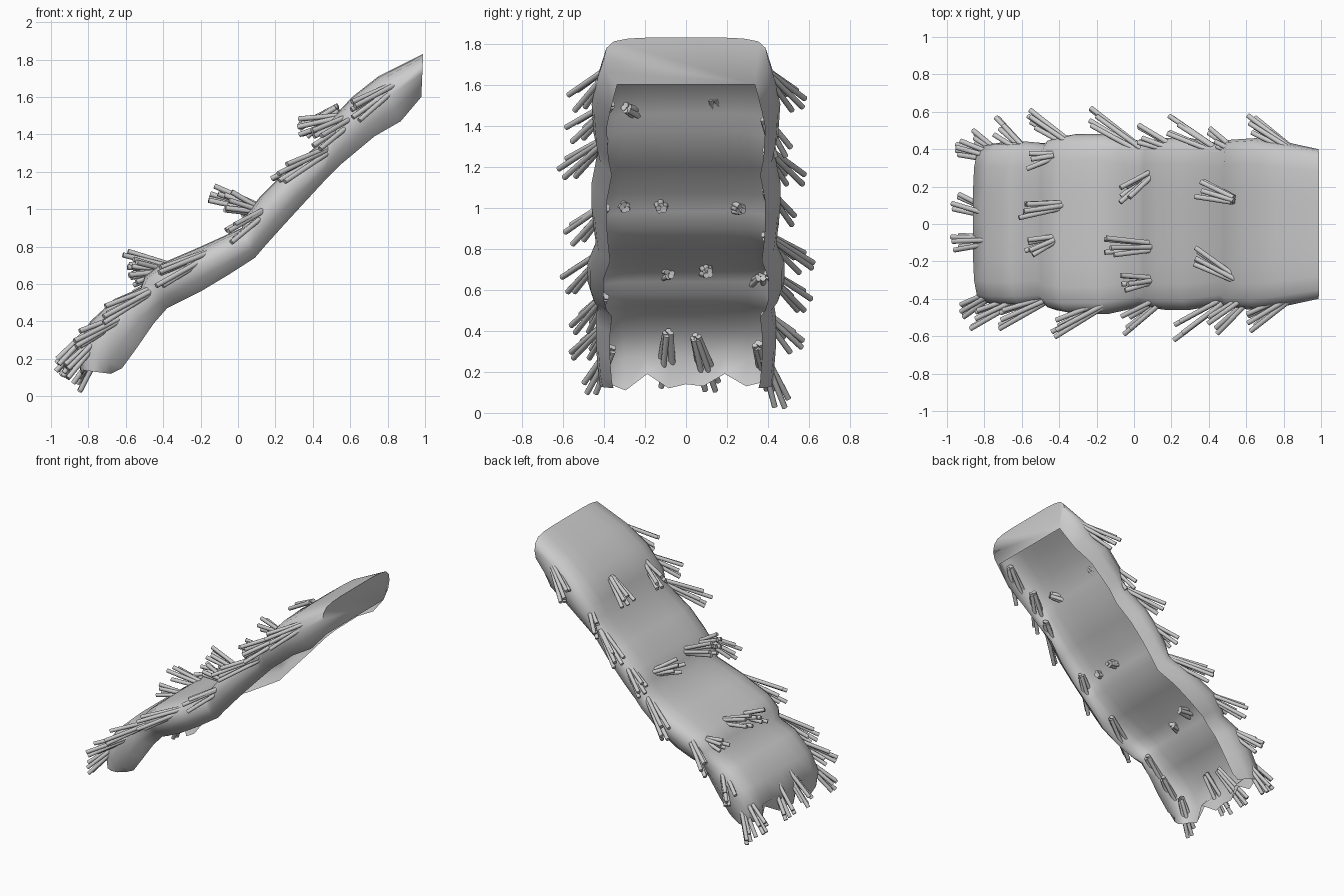
import bpy, bmesh, math, random
from mathutils import Vector

random.seed(4)
cube = bpy.data.objects.get("Cube")
if cube:
    bpy.data.objects.remove(cube, do_unlink=True)

grey = bpy.data.materials.new("plain grey")
grey.use_nodes = True
grey.diffuse_color = (0.6, 0.6, 0.6, 1)
grey.node_tree.nodes["Principled BSDF"].inputs["Base Color"].default_value = (0.6, 0.6, 0.6, 1)


def finish(bm, name, angle):
    mesh = bpy.data.meshes.new(name)
    bm.to_mesh(mesh)
    bm.free()
    mesh.materials.append(grey)
    obj = bpy.data.objects.new(name, mesh)
    bpy.context.collection.objects.link(obj)
    bpy.ops.object.select_all(action='DESELECT')
    obj.select_set(True)
    bpy.context.view_layer.objects.active = obj
    bpy.ops.object.shade_smooth_by_angle(angle=math.radians(angle))


# Ridge line, lower rim line (x, z) and half width at each station
ridge = [(-.84, .14), (-.86, .27), (-.79, .40), (-.66, .52), (-.52, .58), (-.50, .64),
         (-.41, .71), (-.20, .80), (.02, .90), (.05, .98), (.12, 1.07), (.25, 1.20),
         (.46, 1.37), (.48, 1.46), (.61, 1.60), (.75, 1.71), (.99, 1.83)]
rim = [(-.68, .12), (-.62, .15), (-.54, .26), (-.45, .39), (-.38, .47), (-.32, .50),
       (-.20, .56), (-.05, .65), (.09, .74), (.15, .81), (.24, .91), (.35, 1.03),
       (.47, 1.16), (.55, 1.24), (.73, 1.39), (.87, 1.47), (.98, 1.60)]
width = [.42, .43, .44, .44, .43, .46, .48, .48, .44, .45, .46, .46, .43, .45, .46, .44, .40]

# Half cross-section: (fraction of width, fraction from ridge to rim)
half = [(.2, 0), (.45, 0), (.7, .02), (.88, .08), (.97, .22), (1, .45), (.97, .72), (.84, 1)]
section = [(-a, b) for a, b in reversed(half)] + [(0, 0)] + half
ragged = [0, -.03, .05, -.02, 0, -.01, .05, -.01, .01]   # notches along the low edge

# Shell: open channel of soft humps, with a ragged low end and a closed high end
bm = bmesh.new()
rows = []
for i, (top, low, w) in enumerate(zip(ridge, rim, width)):
    row = []
    for j, (a, b) in enumerate(section):
        x = top[0] + (low[0] - top[0]) * b
        z = top[1] + (low[1] - top[1]) * b
        if i == 0 and 4 <= j <= 12:
            z += ragged[j - 4]
            x += max(0, ragged[j - 4])
        row.append(bm.verts.new((x, a * w, z)))
    rows.append(row)
for r, s in zip(rows, rows[1:]):
    for j in range(len(section) - 1):
        bm.faces.new((r[j], r[j + 1], s[j + 1], s[j]))
bm.faces.new(rows[-1])
bmesh.ops.recalc_face_normals(bm, faces=bm.faces)
finish(bm, "shell", 75)


def side_height(x):
    """Height of the side walls at x, a little above their middle."""
    pts = [((a[0] + b[0]) / 2, (a[1] + b[1]) / 2) for a, b in zip(ridge, rim)]
    for (xa, za), (xb, zb) in zip(pts, pts[1:]):
        if x <= xb:
            return za + (zb - za) * (x - xa) / (xb - xa) + .05
    return pts[-1][1]


def add_tuft(bm, root, tip, spread=.05, count=5):
    """A fan of rods that starts close together behind the root."""
    root, tip = Vector(root), Vector(tip)
    for k in range(count):
        turn = 2 * math.pi * (k + random.random() * .6) / count
        fan = Vector((random.uniform(-.6, .6), math.cos(turn), math.sin(turn)))
        a = root + (root - tip) * .2 + fan * .014
        b = tip + fan * spread
        d = b - a
        mat = d.to_track_quat('Z', 'Y').to_matrix().to_4x4()
        mat.translation = (a + b) / 2
        bmesh.ops.create_cone(bm, cap_ends=True, segments=10, radius1=.014,
                              radius2=.014, depth=d.length, matrix=mat)


# Side tufts: root x, y and tip x, y
side_tufts = [(.80, -.42, .63, -.53), (.60, -.40, .42, -.54), (.45, -.43, .24, -.57),
              (.13, -.42, -.04, -.54), (-.18, -.44, -.41, -.56), (-.50, -.42, -.70, -.51),
              (-.64, -.41, -.85, -.51), (.80, .42, .62, .53), (.52, .40, .42, .46),
              (.40, .42, .21, .53), (.20, .41, .05, .48), (0, .42, -.23, .57),
              (-.35, .43, -.55, .56), (-.60, .41, -.72, .52)]
bm = bmesh.new()
for x, y, u, v in side_tufts:
    z = side_height(x)
    add_tuft(bm, (x, y, z), (u, v, z - .11))
finish(bm, "side_tufts", 40)

# Seam tufts: roots poke through the shell at each step
seam_tufts = [((.50, .14, 1.52), (.35, .19, 1.42)), ((.50, -.27, 1.48), (.32, -.17, 1.44)),
              ((.07, .25, 1.00), (-.05, .16, 1.04)), ((.09, -.12, 1.01), (-.13, -.12, 1.08)),
              ((.07, -.30, 1.01), (-.05, -.31, 1.05)), ((-.38, .10, .69), (-.59, .07, .73)),
              ((-.45, -.09, .68), (-.56, -.13, .69)), ((-.45, .36, .66), (-.55, .34, .64))]
bm = bmesh.new()
for root, tip in seam_tufts:
    add_tuft(bm, root, tip, spread=.045)
finish(bm, "seam_tufts", 40)

# Low end tufts hanging over the ragged edge
end_tufts = [((-.78, .06, .33), (-.95, .12, .14)), ((-.78, -.09, .35), (-.95, -.10, .16)),
             ((-.76, .40, .22), (-.86, .46, .06)), ((-.78, -.38, .28), (-.93, -.46, .13)),
             ((-.76, .36, .30), (-.93, .41, .15))]
bm = bmesh.new()
for root, tip in end_tufts:
    add_tuft(bm, root, tip, spread=.04)
finish(bm, "end_tufts", 40)
